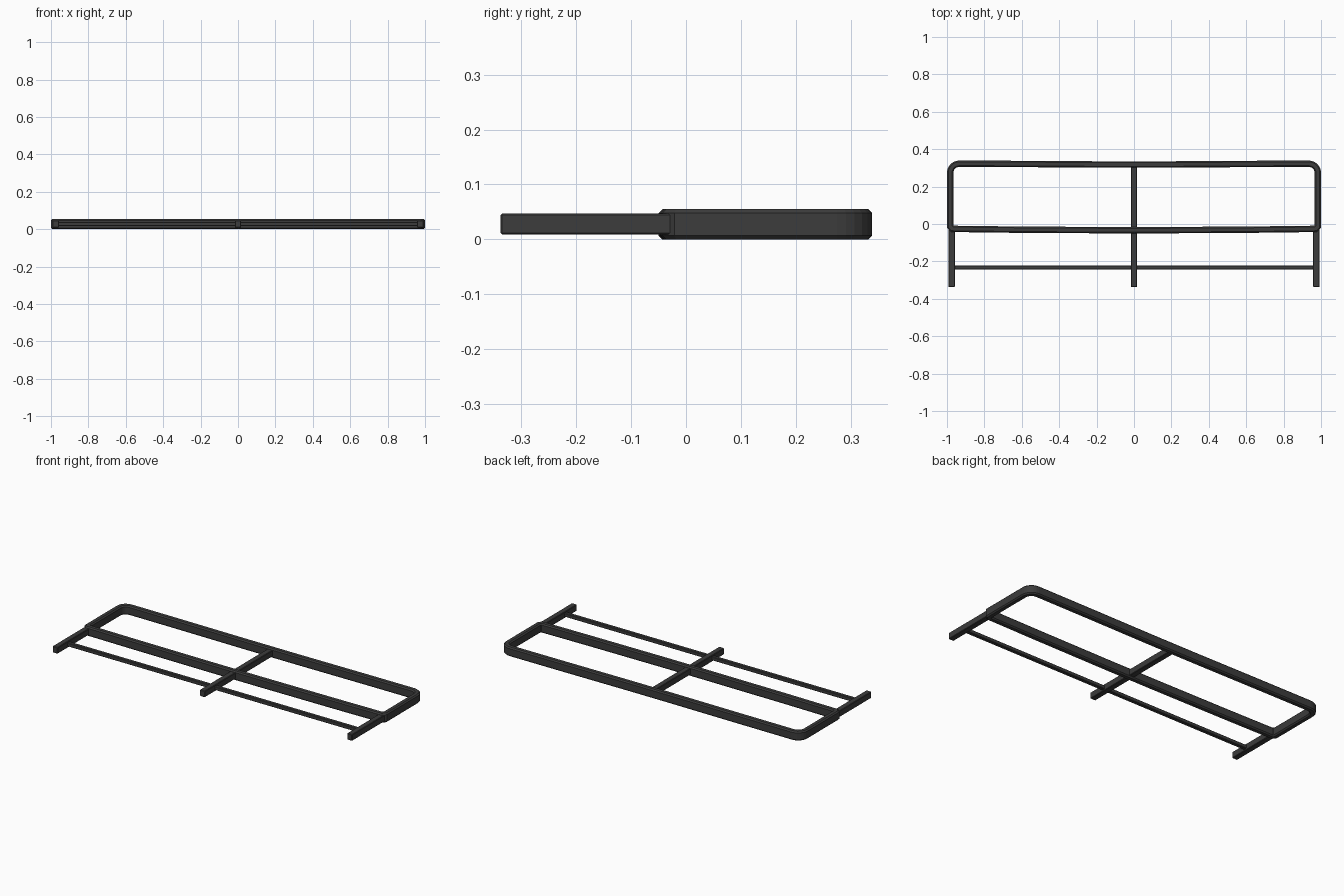
import bpy, bmesh, math
from mathutils import Vector

if "Cube" in bpy.data.objects:
    bpy.data.objects.remove(bpy.data.objects["Cube"])

W, H, C = 0.034, 0.055, 0.007   # tube width, height, chamfer


def material():
    m = bpy.data.materials.new("dark_metal")
    m.diffuse_color = (0.045, 0.045, 0.045, 1)
    m.use_nodes = True
    m.node_tree.nodes["Principled BSDF"].inputs["Base Color"].default_value = m.diffuse_color
    return m


METAL = material()


def finish(name, bm):
    bmesh.ops.recalc_face_normals(bm, faces=bm.faces)
    me = bpy.data.meshes.new(name)
    bm.to_mesh(me)
    bm.free()
    me.materials.append(METAL)
    ob = bpy.data.objects.new(name, me)
    bpy.context.collection.objects.link(ob)
    return ob


def box(name, x, y, z, bevel=0.003):
    bm = bmesh.new()
    bmesh.ops.create_cube(bm, size=1)
    for v in bm.verts:
        v.co = [lo + (c + 0.5) * (hi - lo) for c, (lo, hi) in zip(v.co, (x, y, z))]
    bmesh.ops.bevel(bm, geom=bm.edges[:], offset=bevel, segments=1, affect='EDGES')
    return finish(name, bm)


def closed_tube(name, path):
    """Mitred sweep of a chamfered rectangle around a closed flat path."""
    a, b = W / 2, H / 2
    prof = [(a, b - C), (a - C, b), (C - a, b), (-a, b - C),
            (-a, C - b), (C - a, -b), (a - C, -b), (a, C - b)]
    bm = bmesh.new()
    rings = []
    n = len(path)
    for i, p in enumerate(path):
        p = Vector(p)
        d0 = (p - Vector(path[i - 1])).normalized()
        d1 = (Vector(path[(i + 1) % n]) - p).normalized()
        n0, n1 = Vector((d0.y, -d0.x)), Vector((d1.y, -d1.x))
        m = (n0 + n1) / (1 + n0.dot(n1))
        rings.append([bm.verts.new((p.x + m.x * u, p.y + m.y * u, b + v)) for u, v in prof])
    for i in range(n):
        r, s = rings[i], rings[(i + 1) % n]
        for j in range(8):
            k = (j + 1) % 8
            bm.faces.new((r[j], r[k], s[k], s[j]))
    return finish(name, bm)


# Rounded back corners, slightly bowed long rails, tight front corners
X, R, BACK = 1 - W / 2, 0.048, 0.322
half = [(0.15, -0.033), (0.65, -0.030), (X - 0.012, -0.026), (X, -0.014)]
for i in range(7):
    t = math.radians(15 * i)
    half.append((X - R + R * math.cos(t), BACK - R + R * math.sin(t)))
half += [(0.6, BACK - 0.001), (0.15, BACK - 0.004)]
path = half + [(-x, y) for x, y in reversed(half)]
closed_tube("outer_frame", path)

# Side legs, central divider and thin cross rods
for side, s in (("left", -1), ("right", 1)):
    xs = sorted((s * 0.958, s * 0.992))
    box(side + "_leg", xs, (-0.338, -0.02), (0.009, 0.047))
    box(side + "_cross_rod", sorted((s * 0.01, s * 0.965)), (-0.243, -0.221), (0.017, 0.039))
box("central_divider", (-0.017, 0.017), (-0.338, 0.315), (0.009, 0.047))
